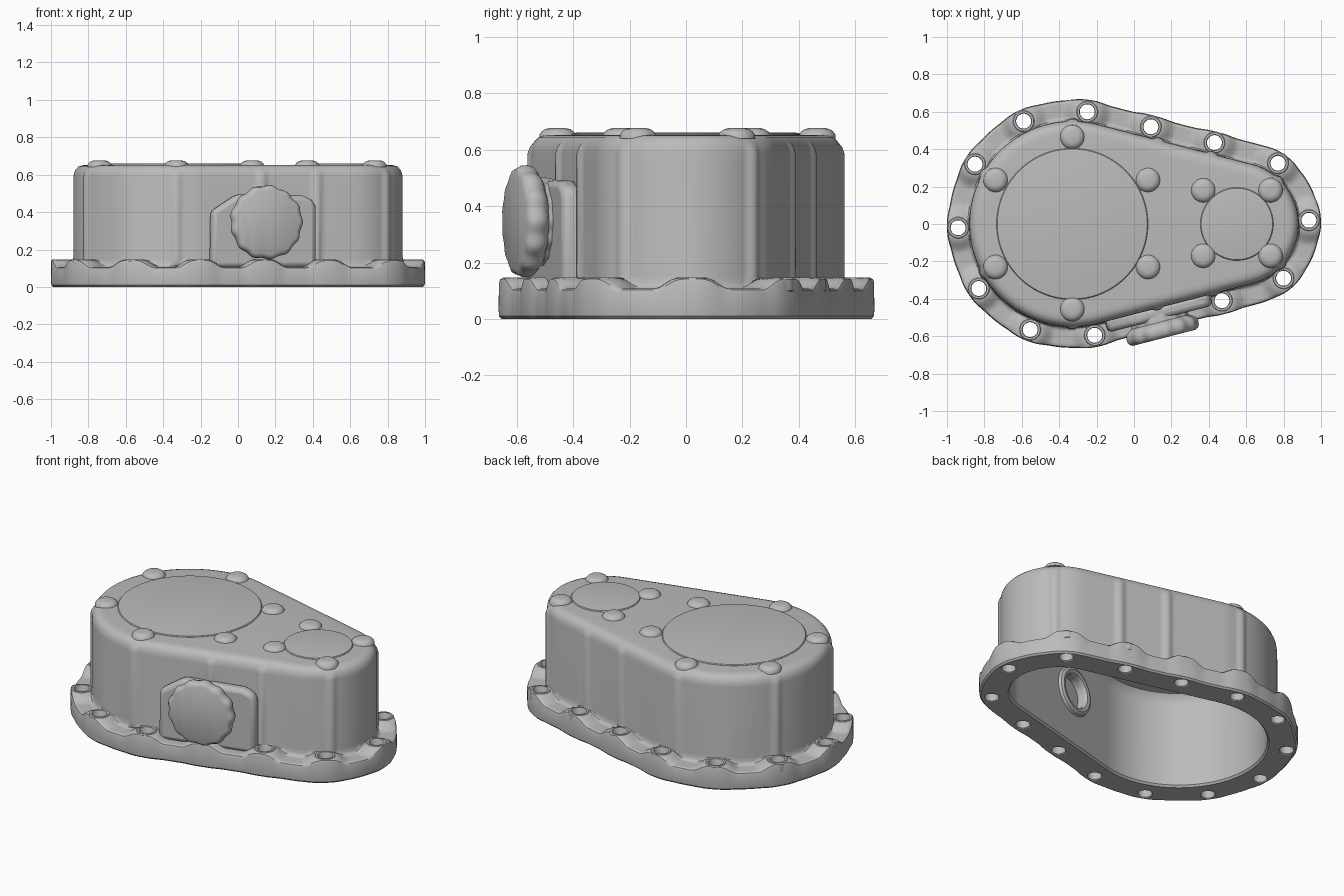
import bpy, bmesh, math
from mathutils import Matrix, Vector

if "Cube" in bpy.data.objects:
    bpy.data.objects.remove(bpy.data.objects["Cube"])

metal = bpy.data.materials.new("cast_metal_grey")
GREY = (0.5, 0.5, 0.5, 1)
metal.diffuse_color = GREY
metal.use_nodes = True
metal.node_tree.nodes["Principled BSDF"].inputs["Base Color"].default_value = GREY

# Housing outline: hull of a large and a small circle
BIG_X, BIG_R, SMALL_X, SMALL_R = -0.33, 0.55, 0.55, 0.33
SINE = (BIG_R - SMALL_R) / (SMALL_X - BIG_X)
TILT = math.acos(SINE)
N = 360

BOLTS = [(-.94, -.02), (-.85, .32), (-.59, .55), (-.25, .6), (.09, .52), (.43, .435), (.77, .325),
         (.935, .02), (.8, -.29), (.47, -.41), (.13, -.505), (-.21, -.595), (-.555, -.565), (-.83, -.345)]
BIG_SCREWS = [(BIG_X, .465), (BIG_X, -.455)] + [(x, y) for x in (-.74, .075) for y in (.235, -.23)]
SMALL_SCREWS = [(x, y) for x in (.37, .73) for y in (.18, -.17)]


def finish(name, bm, angle=35):
    bmesh.ops.recalc_face_normals(bm, faces=bm.faces)
    mesh = bpy.data.meshes.new(name)
    bm.to_mesh(mesh)
    bm.free()
    mesh.materials.append(metal)
    obj = bpy.data.objects.new(name, mesh)
    bpy.context.collection.objects.link(obj)
    smooth(obj, angle)
    return obj


def smooth(obj, angle=35):
    bpy.ops.object.select_all(action='DESELECT')
    obj.select_set(True)
    bpy.context.view_layer.objects.active = obj
    bpy.ops.object.shade_smooth_by_angle(angle=math.radians(angle))


def skin(bm, rings, closed):
    """Bridge equal rings of points; cap both ends unless closed."""
    loops = [[bm.verts.new(p) for p in ring] for ring in rings]
    pairs = list(zip(loops, loops[1:])) + ([(loops[-1], loops[0])] if closed else [])
    for a, b in pairs:
        for i in range(len(a)):
            j = (i + 1) % len(a)
            bm.faces.new((a[i], a[j], b[j], b[i]))
    if not closed:
        bm.faces.new(loops[0])
        bm.faces.new(loops[-1])


def turned(name, profile, matrix, closed=False, sides=40, wave=None):
    """Turn a (radius, height) profile around the local z axis."""
    rings = []
    for r, z in profile:
        ring = []
        for i in range(sides):
            a = math.tau * i / sides
            k = r * (1 + (wave(a) if wave else 0))
            ring.append(matrix @ Vector((k * math.cos(a), k * math.sin(a), z)))
        rings.append(ring)
    bm = bmesh.new()
    skin(bm, rings, closed)
    return finish(name, bm)


def at(x, y, z=0):
    return Matrix.Translation((x, y, z))


def outline():
    """Evenly spaced (point, normal) pairs around the housing."""
    line = (SMALL_X - BIG_X) * math.sin(TILT)
    arcs = [SMALL_R * 2 * TILT, line, BIG_R * 2 * (math.pi - TILT), line]
    result = []
    for i in range(N):
        s = sum(arcs) * i / N
        k = 0
        while s > arcs[k]:
            s -= arcs[k]
            k += 1
        f = s / arcs[k]
        a = [-TILT + 2 * TILT * f, TILT, TILT + 2 * (math.pi - TILT) * f, -TILT][k]
        mix = [0, f, 1, 1 - f][k]
        n = Vector((math.cos(a), math.sin(a)))
        p = Vector((SMALL_X + (BIG_X - SMALL_X) * mix, 0)) + n * (SMALL_R + (BIG_R - SMALL_R) * mix)
        result.append((p, n))
    return result


def bump(d, inner, outer):
    t = min(1, max(0, (outer - d) / (outer - inner)))
    return t * t * (3 - 2 * t)


BASE = outline()
# Rib anchors: wall points nearest to each cover screw
RIBS = [min((p for p, n in BASE), key=lambda p: (p - Vector(s)).length)
        for s in BIG_SCREWS + SMALL_SCREWS]

# Section from cavity ceiling, under the flange, up the wall to the top:
# (offset, height, lift near bolts, outward push near bolts, rib push)
section = [(-.12, .6, 0, 0, 0), (-.08, .59, 0, 0, 0), (-.06, .565, 0, 0, 0), (-.055, .53, 0, 0, 0),
           (-.055, .012, 0, 0, 0), (-.045, 0, 0, 0, 0), (.1, 0, 0, .008, 0), (.11, .01, 0, .008, 0),
           (.112, .03, 0, .008, 0), (.111, .092, .04, .008, 0), (.107, .102, .04, .008, 0)]
section += [(.098 - .0088 * i, .107, .037, .004, 0) for i in range(10)]
section += [(.008, .113, .03, 0, 0), (.002, .125, .022, 0, .012), (0, .15, .01, 0, .012), (0, .585, 0, 0, .012),
            (-.003, .607, 0, 0, .008), (-.012, .628, 0, 0, 0), (-.026, .643, 0, 0, 0),
            (-.045, .65, 0, 0, 0), (-.07, .652, 0, 0, 0)]
rings = []
for off, z, lift, push, rib in section:
    ring = []
    for p, n in BASE:
        q = p + n * off
        near = bump(min((q - Vector(b)).length for b in BOLTS), .055, .135)
        wall = bump(min((p - r).length for r in RIBS), .008, .035)
        q = q + n * (push * near + rib * wall)
        ring.append((q.x, q.y, z + lift * near))
    rings.append(ring)
bm = bmesh.new()
skin(bm, rings, False)
housing = finish("housing", bm)

# Frame on the front wall: x along the wall, y up, z outward
normal = Vector((SINE, -math.sin(TILT), 0))
tangent = Vector((0, 0, 1)).cross(normal)
origin = Vector((.12, -(BIG_R - SINE * (.12 - BIG_X)) / math.sin(TILT), .345))
port = Matrix((tangent, (0, 0, 1), normal)).transposed().to_4x4()
port.translation = origin

# Cut bolt holes and the inner port recess
cutters = [turned("bolt_hole_cutter", [(.045, -.1), (.045, .3)], at(x, y)) for x, y in BOLTS]
cutters.append(turned("port_cutter", [(.1, -.1), (.1, .03)], port))
for c in cutters:
    mod = housing.modifiers.new("hole", 'BOOLEAN')
    mod.operation = 'DIFFERENCE'
    mod.solver = 'EXACT'
    mod.object = c
bpy.context.view_layer.objects.active = housing
for mod in list(housing.modifiers):
    if mod.type == 'BOOLEAN':
        bpy.ops.object.modifier_apply(modifier=mod.name)
for c in cutters:
    bpy.data.objects.remove(c)
smooth(housing)

# Bolt sleeves lining the flange holes
for x, y in BOLTS:
    turned("bolt_sleeve", [(.046, 0), (.04, .004), (.04, .142), (.043, .147), (.054, .147),
                           (.06, .14), (.06, .1), (.046, .09)], at(x, y), closed=True)

# Raised covers on top with domed screws
for name, x, r in (("large_cover", BIG_X, .405), ("small_cover", SMALL_X, .195)):
    turned(name, [(r, .64), (r, .653), (r - .004, .658), (r - .014, .66)], at(x, 0), sides=96)
for x, y in BIG_SCREWS + SMALL_SCREWS:
    turned("cover_screw", [(.066, .64), (.064, .654), (.056, .665), (.044, .673), (.03, .676)], at(x, y))

# Inner port ring
turned("inner_port_ring", [(.1, -.01), (.1, -.065), (.106, -.074), (.125, -.078), (.142, -.07), (.15, -.05),
                           (.15, -.02)], port, closed=True, sides=48)

# Front mounting block behind the round cap
bm = bmesh.new()
shape = [(-.285, -.24), (.295, -.24), (.295, .08), (.28, .12), (.22, .145), (-.14, .15), (-.28, .06)]
skin(bm, [[port @ Vector((x, y, d)) for x, y in shape] for d in (-.012, .06)], False)
block = finish("front_block", bm)
bevel = block.modifiers.new("rounding", 'BEVEL')
bevel.width = .025
bevel.segments = 3

# Round front cap with a knurled rim
turned("front_cap", [(.15, .03), (.155, .075), (.175, .085), (.19, .1), (.196, .12), (.194, .14), (.186, .154),
                     (.17, .162)], port, sides=120,
       wave=lambda a: .022 * math.cos(13 * a) + .008 * math.sin(5 * a))
